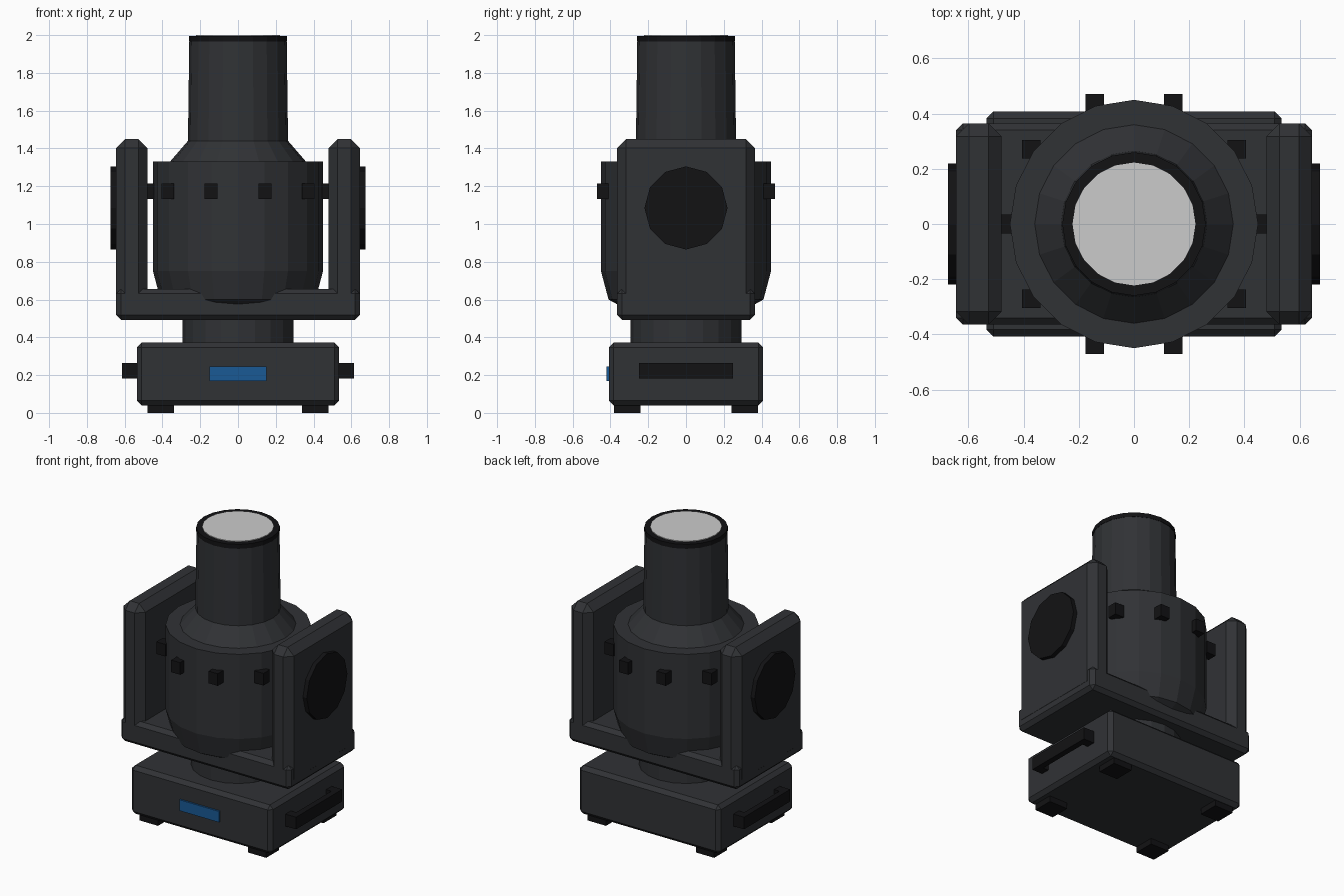
import bpy, bmesh
from math import cos, sin, pi
from mathutils import Matrix

if "Cube" in bpy.data.objects:
    bpy.data.objects.remove(bpy.data.objects["Cube"])


def material(name, rgb):
    m = bpy.data.materials.new(name)
    m.diffuse_color = (*rgb, 1)
    m.use_nodes = True
    m.node_tree.nodes["Principled BSDF"].inputs["Base Color"].default_value = m.diffuse_color
    return m


BODY = material("dark_casing", (0.03, 0.032, 0.036))
BLACK = material("black_plastic", (0.006, 0.006, 0.007))
BLUE = material("blue_screen", (0.01, 0.1, 0.3))


def finish(name, bm, mat):
    bmesh.ops.recalc_face_normals(bm, faces=bm.faces)
    me = bpy.data.meshes.new(name)
    bm.to_mesh(me)
    bm.free()
    ob = bpy.data.objects.new(name, me)
    bpy.context.collection.objects.link(ob)
    if mat:
        me.materials.append(mat)
    return ob


def box(name, x, y, z, mat, bevel=0):
    """Box from (min, max) ranges, with optional chamfered edges."""
    bm = bmesh.new()
    size = [r[1] - r[0] for r in (x, y, z)]
    centre = [(r[0] + r[1]) / 2 for r in (x, y, z)]
    bmesh.ops.create_cube(bm, size=1, matrix=Matrix.Translation(centre) @ Matrix.Diagonal((*size, 1)))
    ob = finish(name, bm, mat)
    if bevel:
        mod = ob.modifiers.new("chamfer", 'BEVEL')
        mod.width = bevel
        mod.segments = 1
    return ob


def lathe(name, profile, mat, sides=20):
    """Closed faceted solid turned around z from (radius, z) points."""
    bm = bmesh.new()
    rings = [[bm.verts.new((r * cos(2 * pi * i / sides), r * sin(2 * pi * i / sides), z))
              for i in range(sides)] for r, z in profile]
    for a, b in zip(rings, rings[1:]):
        for i in range(sides):
            j = (i + 1) % sides
            bm.faces.new((a[i], a[j], b[j], b[i]))
    bm.faces.new(rings[0])
    bm.faces.new(rings[-1])
    return finish(name, bm, mat)


def span(c, half):
    return (c - half, c + half)


def side_span(s, a, b):
    return tuple(sorted((s * a, s * b)))


# Base with feet and front display
box("base", (-0.535, 0.535), (-0.408, 0.408), (0.04, 0.372), BODY, 0.025)
for sx in (-1, 1):
    for sy in (-1, 1):
        box("foot", span(sx * 0.41, 0.07), span(sy * 0.31, 0.07), (0, 0.05), BLACK)
box("display", (-0.15, 0.15), (-0.42, -0.40), (0.17, 0.245), BLUE)

# Carry handles: outer grip on two posts
for s in (-1, 1):
    box("handle_grip", side_span(s, 0.575, 0.615), (-0.25, 0.25), (0.182, 0.265), BLACK)
    for sy in (-1, 1):
        box("handle_post", side_span(s, 0.525, 0.58), span(sy * 0.22, 0.03), (0.182, 0.265), BLACK)

# Swivel neck and yoke
lathe("pan_neck", [(0.293, 0.36), (0.293, 0.505)], BODY)
box("yoke_base", (-0.645, 0.645), (-0.365, 0.365), (0.493, 0.657), BODY, 0.025)
for s in (-1, 1):
    box("yoke_arm", side_span(s, 0.48, 0.646), (-0.365, 0.365), (0.51, 1.45), BODY, 0.048)
    cap = lathe("pivot_cap", [(0.22, 0.63), (0.22, 0.675)], BLACK, 12)
    cap.data.transform(Matrix.Translation((0, 0, 1.085)) @ Matrix.Rotation(s * pi / 2, 4, 'Y'))

# Lamp head with shoulder and barrel
lathe("head", [(0.30, 0.54), (0.41, 0.60), (0.45, 0.75), (0.45, 1.33), (0.36, 1.33),
               (0.265, 1.44), (0.258, 1.97)], BODY)
lathe("lens_rim", [(0.26, 1.965), (0.26, 1.995)], BLACK)
lathe("lens", [(0.223, 1.97), (0.223, 2.0)], None)

# Ring of ten knobs around the head
for i in range(10):
    a = 2 * pi * i / 10
    box("knob", span(0.46 * cos(a), 0.034), span(0.44 * sin(a) / 0.956, 0.034), (1.132, 1.215), BLACK)
